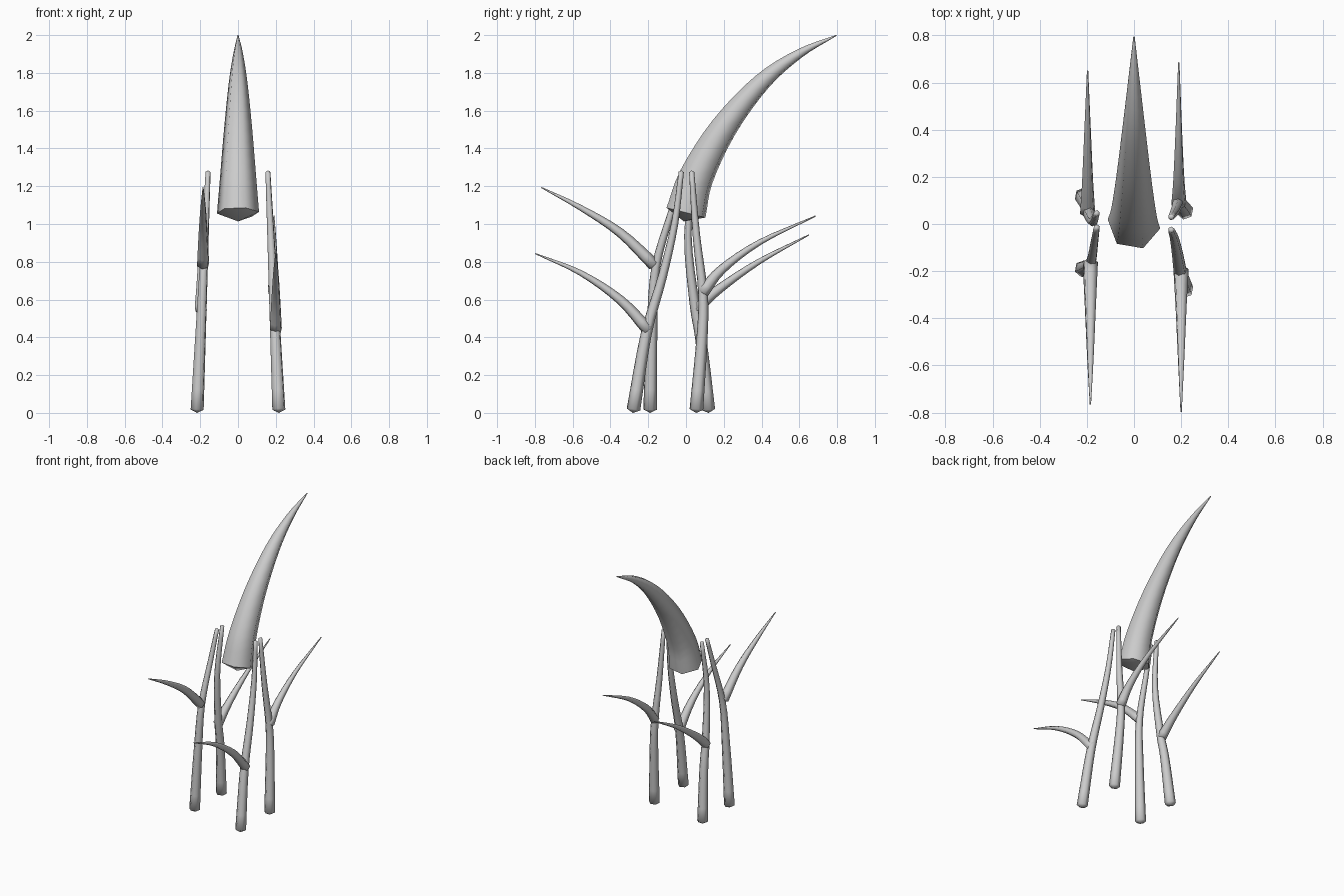
import bpy, bmesh, math
from mathutils import Vector

if "Cube" in bpy.data.objects:
    bpy.data.objects.remove(bpy.data.objects["Cube"])

# Single bone grey colour
grey = bpy.data.materials.new("bone_grey")
grey.use_nodes = True
grey.diffuse_color = (0.6, 0.6, 0.6, 1)
grey.node_tree.nodes["Principled BSDF"].inputs["Base Color"].default_value = (0.6, 0.6, 0.6, 1)

SIDES = 6


def spline(points, steps):
    """Catmull-Rom through points; the fourth component is the radius."""
    pts = [Vector(p) for p in points]
    pts = [2 * pts[0] - pts[1]] + pts + [2 * pts[-1] - pts[-2]]
    out = []
    for a, b, c, d in zip(pts, pts[1:], pts[2:], pts[3:]):
        for i in range(steps):
            t = i / steps
            out.append(0.5 * (2 * b + (c - a) * t + (2 * a - 5 * b + 4 * c - d) * t * t
                              + (3 * b - a - 3 * c + d) * t ** 3))
    return out + [pts[-2]]


def tapered_tube(name, points, phase=0, cap=0.5, steps=4):
    """Six-sided tapering tube with a low pointed cap at both ends."""
    path = spline(points, steps)
    pos = [p.to_3d() for p in path]
    bm = bmesh.new()
    rings = []
    for i, p in enumerate(path):
        tangent = (pos[min(i + 1, len(pos) - 1)] - pos[max(i - 1, 0)]).normalized()
        u = Vector((1, 0, 0))
        u = (u - tangent * u.dot(tangent)).normalized()
        v = tangent.cross(u)
        angles = [math.radians(phase) + math.tau * k / SIDES for k in range(SIDES)]
        rings.append([bm.verts.new(pos[i] + p.w * (u * math.cos(a) + v * math.sin(a)))
                      for a in angles])
        if i == 0:
            start = bm.verts.new(pos[0] - tangent * p.w * cap)
    end = bm.verts.new(pos[-1] + tangent * path[-1].w * 0.6)
    for k in range(SIDES):
        n = (k + 1) % SIDES
        for r, s in zip(rings, rings[1:]):
            bm.faces.new((r[k], r[n], s[n], s[k]))
        bm.faces.new((start, rings[0][n], rings[0][k]))
        bm.faces.new((end, rings[-1][k], rings[-1][n]))
    bmesh.ops.recalc_face_normals(bm, faces=bm.faces)
    mesh = bpy.data.meshes.new(name)
    bm.to_mesh(mesh)
    bm.free()
    mesh.materials.append(grey)
    obj = bpy.data.objects.new(name, mesh)
    bpy.context.collection.objects.link(obj)
    bpy.ops.object.select_all(action='DESELECT')
    obj.select_set(True)
    bpy.context.view_layer.objects.active = obj
    bpy.ops.object.shade_smooth_by_angle(angle=math.radians(63))


# Large curved horn
tapered_tube("horn", [(0, 0, 1.06, 0.113), (0, 0.055, 1.25, 0.097), (0, 0.2, 1.51, 0.075),
                      (0, 0.4, 1.75, 0.05), (0, 0.6, 1.902, 0.026), (0, 0.795, 1.998, 0.003)],
             phase=50, cap=0.42)


# Four stems: side, (y, z) path from foot to tip
stems = {
    "front_left": (1, [(-0.278, 0.018), (-0.21, 0.42), (-0.125, 0.72), (-0.06, 1.0), (-0.025, 1.275)]),
    "front_right": (-1, [(-0.19, 0.018), (-0.18, 0.44), (-0.16, 0.77), (-0.075, 1.07), (-0.015, 1.275)]),
    "back_left": (1, [(0.055, 0.018), (0.085, 0.4), (0.09, 0.63), (0.055, 0.94), (0.03, 1.275)]),
    "back_right": (-1, [(0.118, 0.018), (0.08, 0.38), (0.045, 0.58), (0.01, 0.94), (0.045, 1.275)]),
}
for name, (side, path) in stems.items():
    tapered_tube(name + "_stem",
                 [(side * (0.217 - 0.046 * z), y, z, 0.037 - 0.018 * z) for y, z in path], phase=20)

# One thorn growing outward from each stem: x, (y, z) path from root to point
thorns = {
    "front_left": (0.2, [(-0.2, 0.44), (-0.35, 0.6), (-0.56, 0.742), (-0.797, 0.843)]),
    "front_right": (-0.185, [(-0.17, 0.785), (-0.35, 0.955), (-0.56, 1.087), (-0.765, 1.193)]),
    "back_left": (0.19, [(0.09, 0.64), (0.19, 0.76), (0.39, 0.903), (0.685, 1.042)]),
    "back_right": (-0.197, [(0.05, 0.55), (0.18, 0.66), (0.39, 0.803), (0.65, 0.942)]),
}
for name, (x, path) in thorns.items():
    radii = (0.034, 0.025, 0.015, 0.003)
    tapered_tube(name + "_thorn", [(x, y, z, r) for (y, z), r in zip(path, radii)], phase=20)
